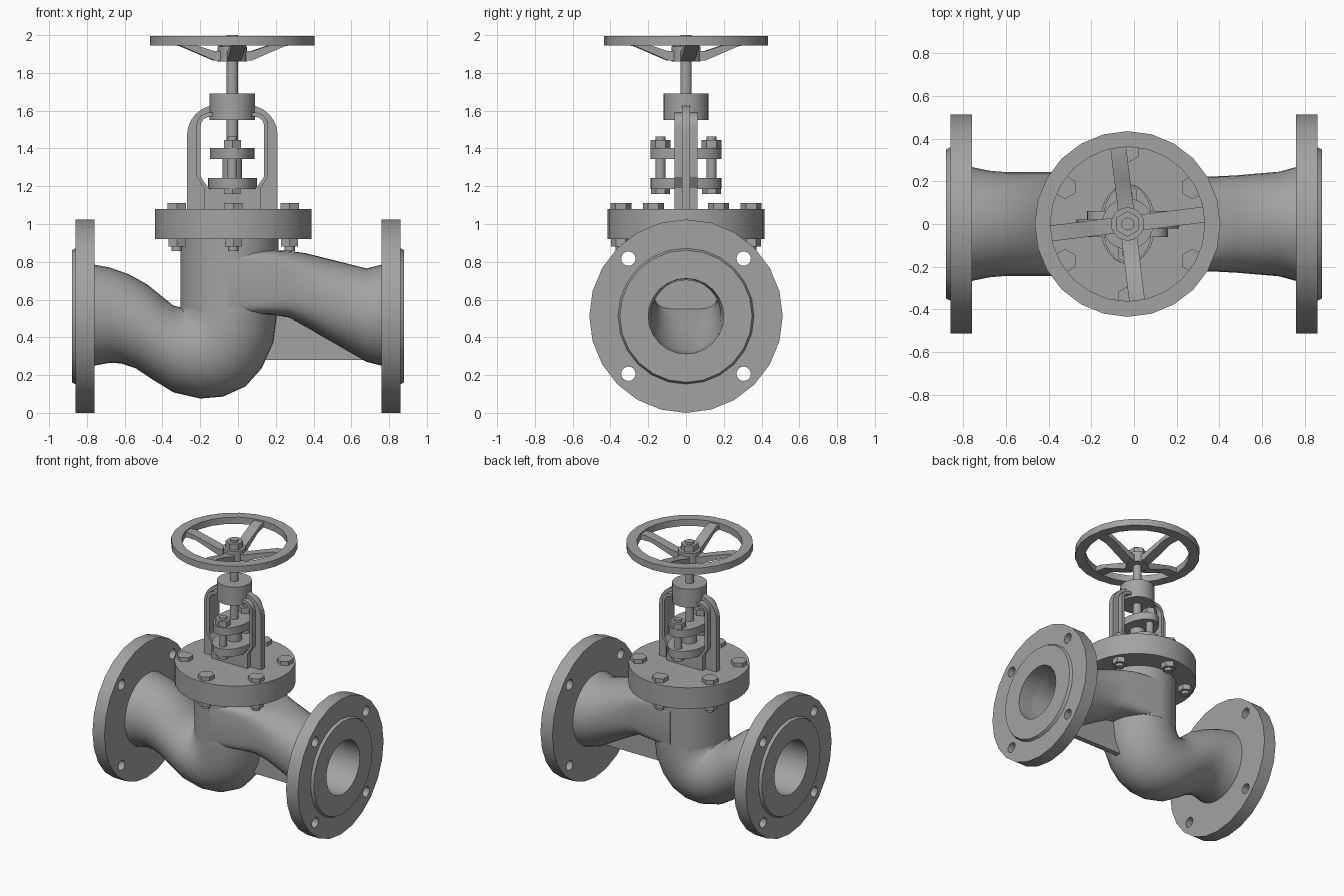
import bpy, bmesh
from math import pi, cos, sin, radians
from mathutils import Matrix, Vector

if "Cube" in bpy.data.objects:
    bpy.data.objects.remove(bpy.data.objects["Cube"])

CX, PZ = -0.03, 0.512          # stem axis x, pipe axis z
N = 24                         # sides of the large round parts

iron = bpy.data.materials.new("cast_iron")
iron.diffuse_color = (.365, .365, .365, 1)
iron.use_nodes = True
iron.node_tree.nodes["Principled BSDF"].inputs["Base Color"].default_value = iron.diffuse_color


def shade(ob, angle=35):
    bpy.ops.object.select_all(action='DESELECT')
    ob.select_set(True)
    bpy.context.view_layer.objects.active = ob
    bpy.ops.object.shade_smooth_by_angle(angle=radians(angle))


def finish(name, bm, angle=35, flip=False):
    bmesh.ops.recalc_face_normals(bm, faces=bm.faces[:])
    if flip:
        bmesh.ops.reverse_faces(bm, faces=bm.faces[:])
    me = bpy.data.meshes.new(name)
    bm.to_mesh(me)
    bm.free()
    me.materials.append(iron)
    ob = bpy.data.objects.new(name, me)
    bpy.context.collection.objects.link(ob)
    shade(ob, angle)
    return ob


def add_cyl(bm, x, y, z0, z1, r, n=N, ry=None):
    m = Matrix.Translation((x, y, (z0 + z1) / 2)) @ Matrix.Diagonal((1, (ry or r) / r, 1, 1))
    bmesh.ops.create_cone(bm, cap_ends=True, segments=n, radius1=r, radius2=r,
                          depth=z1 - z0, matrix=m)


def cyl(name, x, y, z0, z1, r, n=N, ry=None):
    bm = bmesh.new()
    add_cyl(bm, x, y, z0, z1, r, n, ry)
    return finish(name, bm)


def loft(name, rings, cyclic=False, cap_end=False, flip=False, angle=35):
    bm = bmesh.new()
    vs = [[bm.verts.new(p) for p in ring] for ring in rings]
    n = len(vs[0])
    pairs = list(zip(vs, vs[1:])) + ([(vs[-1], vs[0])] if cyclic else [])
    for a, b in pairs:
        for i in range(n):
            j = (i + 1) % n
            bm.faces.new((a[i], a[j], b[j], b[i]))
    if cap_end:
        bm.faces.new(vs[-1])
    return finish(name, bm, angle, flip)


def prism(name, profile, half, rot=0):
    """Extrude an (x, z) outline by +-half in y, placed on the stem axis."""
    bm = bmesh.new()
    f = bm.faces.new([bm.verts.new((x, -half, z)) for x, z in profile])
    new = bmesh.ops.extrude_face_region(bm, geom=[f])['geom']
    bmesh.ops.translate(bm, vec=(0, 2 * half, 0),
                        verts=[v for v in new if isinstance(v, bmesh.types.BMVert)])
    bm.transform(Matrix.Translation((CX, 0, 0)) @ Matrix.Rotation(rot, 4, 'Z'))
    return finish(name, bm, 30)


def section(top, bot, ry, p=2, s=1.0, n=32):
    """Superellipse ring whose vertical diameter runs from bot to top (x, z)."""
    t, b = Vector((top[0], 0, top[1])), Vector((bot[0], 0, bot[1]))
    c, h = (t + b) / 2, (t - b) / 2
    def pw(v):
        return abs(v) ** (2 / p) * (1 if v >= 0 else -1)
    return [c + h * s * pw(sin(2 * pi * i / n)) + Vector((0, ry * s * pw(cos(2 * pi * i / n)), 0))
            for i in range(n)]


# inlet: S-bend dipping into the bowl
inlet = [((-.76, .785), (-.76, .25), .267), ((-.68, .77), (-.68, .265), .25),
         ((-.58, .735), (-.62, .262), .243), ((-.48, .68), (-.54, .235), .243),
         ((-.40, .615), (-.45, .175), .243), ((-.345, .57), (-.34, .108), .245),
         ((-.31, .56), (-.20, .076), .25), ((-.30, .56), (-.08, .086), .25),
         ((-.30, .57), (.04, .14), .25), ((-.30, .575), (.125, .235), .255),
         ((-.30, .58), (.187, .37), .258), ((-.30, .60), (.21, .54), .26)]
loft("inlet_pipe", [section(*s) for s in inlet], cap_end=True)
bore = [section(*s, s=.75) for s in inlet[:10]]
loft("inlet_bore", [section((-.88, PZ + .2), (-.88, PZ - .2), .2)] + bore,
     cap_end=True, flip=True)

# outlet: boxy and flush with the neck, round at the flange
outlet = [((.76, .785), (.76, .25), .267, 2), ((.68, .765), (.68, .27), .245, 2),
          ((.48, .815), (.48, .385), .228, 2.3), ((.36, .845), (.36, .455), .222, 2.8),
          ((.27, .858), (.27, .505), .228, 4), ((.18, .86), (.18, .52), .243, 6),
          ((-.05, .86), (-.05, .52), .262, 9)]
loft("outlet_pipe", [section(*s) for s in outlet], cap_end=True)
bore = [section(*s, s=.75) for s in outlet[:5]]
loft("outlet_bore", [section((.88, PZ + .2), (.88, PZ - .2), .2)] + bore,
     cap_end=True, flip=True)

cyl("body_neck", -.045, 0, .53, .93, .26, 32)
prism("outlet_rib", [(x - CX, z) for x, z in
                     [(.1, .28), (.72, .28), (.3, .51), (.12, .53)]], .02)

# pipe flanges with raised faces and bolt holes
bm = bmesh.new()
for y in (-.305, .305):
    for z in (-.305, .305):
        m = Matrix.Translation((0, y, PZ + z)) @ Matrix.Rotation(pi / 2, 4, 'Y')
        bmesh.ops.create_cone(bm, cap_ends=True, segments=16, radius1=.038, radius2=.038,
                              depth=3, matrix=m)
cutter = finish("bolt_hole_cutter", bm)
cutter.hide_render = True
ring_profile = [(.2, .76), (.512, .76), (.512, .86), (.36, .86), (.35, .88), (.2, .88)]
for name, side in (("inlet_flange", -1), ("outlet_flange", 1)):
    rings = [[(side * x, r * cos(2 * pi * i / N), PZ + r * sin(2 * pi * i / N))
              for i in range(N)] for r, x in ring_profile]
    ob = loft(name, rings, cyclic=True)
    mod = ob.modifiers.new("holes", 'BOOLEAN')
    mod.operation, mod.solver, mod.object = 'DIFFERENCE', 'EXACT', cutter
    bpy.ops.object.modifier_apply(modifier=mod.name)
    shade(ob)
bpy.data.objects.remove(cutter)

# bonnet flange with six bolts
cyl("bonnet_flange", CX + .005, 0, .92, 1.08, .415, 32)
for k in range(6):
    a = radians(30 + 60 * k)
    x, y = CX + .005 + .345 * cos(a), .345 * sin(a)
    bm = bmesh.new()
    add_cyl(bm, x, y, 1.08, 1.11, .056, 6)
    add_cyl(bm, x, y, .88, .92, .052, 6)
    add_cyl(bm, x, y, .858, 1.09, .027, 12)
    finish(f"bonnet_bolt_{k + 1}", bm)


# yoke: thin outer web, wide inner lip, foot and top boss
def arch(xh, top, r, base):
    pts = [(xh, base)]
    pts += [(xh - r + r * cos(a), top - r + r * sin(a)) for a in
            (pi / 2 * i / 6 for i in range(7))]
    return pts + [(-x, z) for x, z in reversed(pts)]


prism("yoke_web", arch(.24, 1.63, .16, 1.08) + arch(.18, 1.585, .07, 1.08)[::-1], .022)
prism("yoke_base_web", [(-.2, 1.08), (.2, 1.08), (.2, 1.24), (.18, 1.24), (.14, 1.185),
                        (-.14, 1.185), (-.18, 1.24), (-.2, 1.24)], .021)
prism("yoke_lip", arch(.19, 1.59, .07, 1.25) + arch(.168, 1.568, .05, 1.25)[::-1], .06)
foot = [(.15, 1.08), (.15, 1.19), (.19, 1.25), (.168, 1.25), (.13, 1.195)]
prism("yoke_foot", foot + [(-x, z) for x, z in reversed(foot)], .06)
cyl("yoke_boss", CX, 0, 1.55, 1.69, .12)

# gland: two oval plates, sleeve and a pair of bolts
cyl("stuffing_box_plate", CX, 0, 1.185, 1.243, .13, N, .188)
cyl("gland_plate", CX, 0, 1.345, 1.403, .118, N, .188)
cyl("gland_sleeve", CX, 0, 1.2, 1.36, .052, 20)
for name, y in (("gland_bolt_front", -.135), ("gland_bolt_back", .135)):
    bm = bmesh.new()
    add_cyl(bm, CX, y, 1.403, 1.445, .052, 6)
    add_cyl(bm, CX, y, 1.16, 1.186, .05, 6)
    add_cyl(bm, CX, y, 1.17, 1.463, .026, 12)
    finish(name, bm)

# stem and handwheel
cyl("stem", CX, 0, 1.15, 2.0, .03, 16)
rim = [(.362, 1.945), (.435, 1.945), (.435, 1.995), (.362, 1.995)]
loft("handwheel_rim", [[(CX + r * cos(2 * pi * i / N), r * sin(2 * pi * i / N), z)
                        for i in range(N)] for r, z in rim], cyclic=True)
spoke = [(.375, 1.985), (.375, 1.95), (.28, 1.943), (.1, 1.866), (.04, 1.866),
         (.04, 1.915), (.1, 1.915), (.2, 1.948), (.32, 1.985)]
for k in range(4):
    prism(f"handwheel_spoke_{k + 1}", spoke, .037, radians(7 + 90 * k))
cyl("handwheel_hub", CX, 0, 1.86, 1.94, .078, 20)
cyl("handwheel_nut", CX, 0, 1.94, 1.985, .06, 6)
